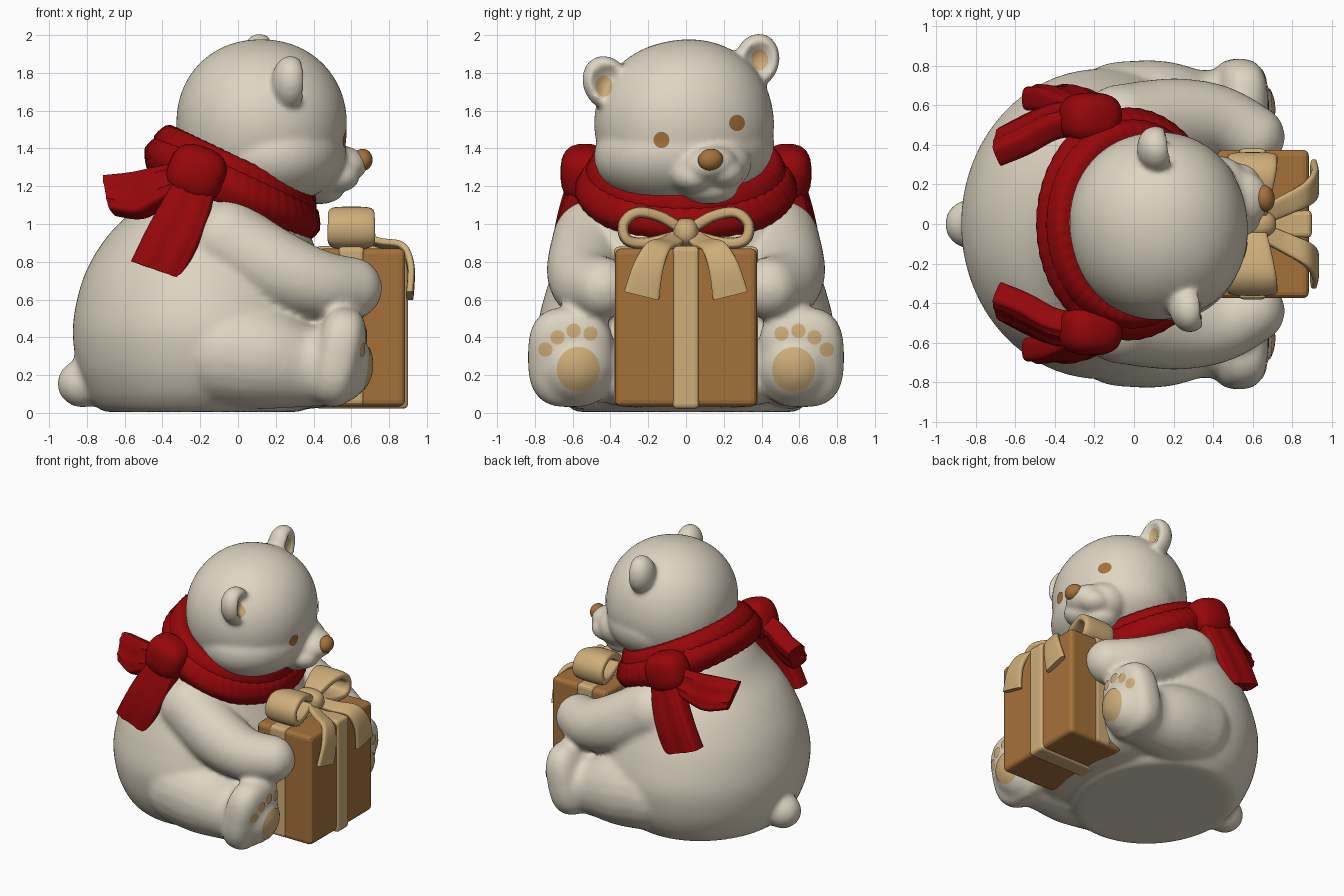
import bpy, bmesh, math
from mathutils import Vector, Matrix, Euler

if "Cube" in bpy.data.objects:
    bpy.data.objects.remove(bpy.data.objects["Cube"])


def material(name, rgb):
    m = bpy.data.materials.new(name)
    m.diffuse_color = (*rgb, 1)
    m.use_nodes = True
    m.node_tree.nodes["Principled BSDF"].inputs["Base Color"].default_value = m.diffuse_color
    return m


CREAM = material("cream fur", (0.73, 0.67, 0.545))
RED = material("red wool", (0.31, 0.002, 0.003))
BROWN = material("caramel brown", (0.375, 0.165, 0.042))
TAN = material("tan ribbon", (0.62, 0.42, 0.19))


def finish(bm, name, mat, smooth=True):
    bmesh.ops.recalc_face_normals(bm, faces=bm.faces)
    me = bpy.data.meshes.new(name)
    bm.to_mesh(me)
    bm.free()
    me.materials.append(mat)
    for p in me.polygons:
        p.use_smooth = smooth
    ob = bpy.data.objects.new(name, me)
    bpy.context.collection.objects.link(ob)
    return ob


def spline(pts, steps):
    """Smooth curve through 4D points."""
    pts = [Vector(p) for p in pts]
    path = []
    for i in range(len(pts) - 1):
        p0, p1, p2, p3 = pts[max(i - 1, 0)], pts[i], pts[i + 1], pts[min(i + 2, len(pts) - 1)]
        for k in range(steps):
            t = k / steps
            path.append(0.5 * (2 * p1 + (p2 - p0) * t + (2 * p0 - 5 * p1 + 4 * p2 - p3) * t * t
                               + (3 * p1 - p0 - 3 * p2 + p3) * t ** 3))
    return path + [pts[-1]]


def skin(bm, rings, closed=False):
    n = len(rings[0])
    rows = [[bm.verts.new(c) for c in ring] for ring in rings]
    for i in range(len(rows) if closed else len(rows) - 1):
        a, b = rows[i], rows[(i + 1) % len(rows)]
        for j in range(n):
            bm.faces.new((a[j], a[(j + 1) % n], b[(j + 1) % n], b[j]))
    if not closed:
        bm.faces.new(rows[0])
        bm.faces.new(rows[-1])


def blob(bm, loc, radii, rot=(0, 0, 0), power=1.0, dent=0.0, n=32):
    """Ellipsoid; power below 1 makes it boxier, dent hollows the +x side."""
    mtx = Matrix.Translation(loc) @ Euler([math.radians(a) for a in rot]).to_matrix().to_4x4()
    rings = []
    for i in range(n // 2):
        t = math.pi * (i + 0.15) / (n // 2 - 0.7)
        ring = []
        for j in range(n):
            p = 2 * math.pi * j / n
            c = (math.sin(t) * math.cos(p), math.sin(t) * math.sin(p), math.cos(t))
            c = Vector([math.copysign(abs(a) ** power, a) for a in c])
            if dent and c.x > 0:
                c.x -= dent * max(0, 1 - (c.y ** 2 + c.z ** 2) / 0.55)
            ring.append(mtx @ Vector([a * r for a, r in zip(c, radii)]))
        rings.append(ring)
    skin(bm, rings)


def limb(bm, pts, side):
    """Chain of overlapping balls along (x, y, z, radius) points."""
    for x, y, z, r in spline(pts, 6):
        blob(bm, (x, y * side, z), (r, r, r), n=24)


def fuse(ob, voxel, iterations):
    """Melt overlapping volumes into one soft surface."""
    r = ob.modifiers.new("fuse", "REMESH")
    r.mode, r.voxel_size, r.use_smooth_shade = "VOXEL", voxel, True
    s = ob.modifiers.new("soften", "SMOOTH")
    s.factor, s.iterations = 0.5, iterations
    dg = bpy.context.evaluated_depsgraph_get()
    me = bpy.data.meshes.new_from_object(ob.evaluated_get(dg))
    ob.modifiers.clear()
    ob.data = me


def strip(name, mat, pts, thick, side, ripple=0.0):
    """Flat band swept through (x, y, z, width) points, with optional pleats."""
    path = spline(pts, 6)
    side, rings = Vector(side).normalized(), []
    for i, p in enumerate(path):
        tan = (path[min(i + 1, len(path) - 1)] - path[max(i - 1, 0)]).to_3d()
        nor = tan.cross(side).normalized()
        ring = []
        for j in range(32):
            a = 2 * math.pi * (j + 0.5) / 32
            u = math.copysign(abs(math.cos(a)) ** 0.6, math.cos(a))
            w = math.copysign(abs(math.sin(a)) ** 0.5, math.sin(a))
            w *= 1 + ripple * math.cos(u * 14)
            ring.append(p.to_3d() + side * u * p.w / 2 + nor * w * thick / 2)
        rings.append(ring)
    bm = bmesh.new()
    skin(bm, rings)
    finish(bm, name, mat).data.set_sharp_from_angle(angle=math.radians(50))


def decal(name, mat, target, y, z, ry, rz):
    """Thin disc projected backwards onto the target's front."""
    bm = bmesh.new()
    rows = [[bm.verts.new((1.2, y + ry * k / 5 * math.cos(t * math.pi / 12),
                           z + rz * k / 5 * math.sin(t * math.pi / 12)))
             for t in range(24)] for k in range(1, 6)]
    bm.faces.new(rows[0])
    for a, b in zip(rows, rows[1:]):
        for j in range(24):
            bm.faces.new((a[j], b[j], b[(j + 1) % 24], a[(j + 1) % 24]))
    ob = finish(bm, name, mat)
    if ob.data.polygons[0].normal.x < 0:
        ob.data.flip_normals()
    w = ob.modifiers.new("project", "SHRINKWRAP")
    w.target, w.wrap_method, w.offset = target, "PROJECT", 0.006
    w.use_project_x, w.use_negative_direction, w.use_positive_direction = True, True, False


# Body: stacked ovals (z, centre x, radius x, radius y) fused with limbs, lap and tail
bm = bmesh.new()
profile = [(0.005, -0.19, 0.52, 0.58), (0.04, -0.185, 0.57, 0.63), (0.12, -0.17, 0.635, 0.7),
           (0.26, -0.165, 0.69, 0.76), (0.45, -0.165, 0.71, 0.785), (0.65, -0.17, 0.67, 0.74),
           (0.8, -0.17, 0.61, 0.685), (0.95, -0.15, 0.53, 0.62), (1.1, -0.1, 0.43, 0.53),
           (1.25, -0.06, 0.35, 0.44), (1.38, -0.03, 0.22, 0.28)]
skin(bm, [[(cx + rx * math.cos(t * math.pi / 36), ry * math.sin(t * math.pi / 36), z)
           for t in range(72)] for z, cx, rx, ry in spline(profile, 5)])
for s in (-1, 1):
    limb(bm, [(-0.06, 0.49, 0.91, 0.22), (0.2, 0.53, 0.76, 0.21), (0.42, 0.52, 0.68, 0.185),
              (0.6, 0.44, 0.66, 0.165)], s)
    limb(bm, [(-0.06, 0.535, 0.32, 0.29), (0.12, 0.555, 0.295, 0.275), (0.32, 0.56, 0.25, 0.222),
              (0.5, 0.58, 0.255, 0.215)], s)
    blob(bm, (0.53, 0.61 * s, 0.295), (0.13, 0.228, 0.268), (0, 12, 0), 0.72)
blob(bm, (0.25, 0, 0.22), (0.36, 0.55, 0.2), (0, 0, 0), 0.6)
blob(bm, (-0.82, 0, 0.155), (0.138, 0.128, 0.128))
body = finish(bm, "body", CREAM)
fuse(body, 0.02, 8)

# Head: skull, cheeks, muzzle and cupped ears, tilted to one side
bm = bmesh.new()
blob(bm, (0.125, -0.01, 1.53), (0.45, 0.475, 0.445), (10, 0, 8), 0.95, n=64)
blob(bm, (0.165, -0.01, 1.39), (0.405, 0.48, 0.29), (6, 0, 8), n=64)
blob(bm, (0.43, 0.12, 1.30), (0.19, 0.23, 0.16), (10, 0, 10))
blob(bm, (0.53, 0.125, 1.315), (0.155, 0.15, 0.10), (10, 0, 10))
for y, z in ((0.04, 1.25), (0.2, 1.275)):
    blob(bm, (0.52, y, z), (0.125, 0.11, 0.085))
blob(bm, (0.43, 0.125, 1.185), (0.135, 0.15, 0.08))
blob(bm, (0.275, -0.42, 1.745), (0.1, 0.125, 0.15), (25, 0, 8), 1, 0.9)
blob(bm, (0.115, 0.375, 1.865), (0.1, 0.12, 0.145), (-15, 0, 10), 1, 0.9)
head = finish(bm, "head", CREAM)
fuse(head, 0.015, 7)

# Nose, eyes, inner ears
bm = bmesh.new()
blob(bm, (0.66, 0.13, 1.34), (0.052, 0.068, 0.058), (10, 0, 10))
finish(bm, "nose", BROWN)
decal("eye_right", BROWN, head, -0.13, 1.445, 0.042, 0.043)
decal("eye_left", BROWN, head, 0.27, 1.535, 0.042, 0.043)
decal("inner_ear_right", TAN, head, -0.435, 1.73, 0.045, 0.057)
decal("inner_ear_left", TAN, head, 0.39, 1.87, 0.045, 0.057)

# Paw pads
for s in (-1, 1):
    decal("sole_pad", TAN, body, 0.57 * s, 0.23, 0.115, 0.12)
    for y, z in ((0.505, 0.42), (0.595, 0.435), (0.68, 0.40), (0.745, 0.335)):
        decal("toe_pad", TAN, body, y * s, z, 0.038, 0.038)

# Scarf: two knitted rolls, sloping down to the front
for name, cx, cz, hx, hy, hz, r in (("scarf_lower_roll", -0.03, 1.185, 0.365, 0.485, 0.18, 0.1),
                                    ("scarf_upper_roll", -0.015, 1.27, 0.35, 0.45, 0.165, 0.08)):
    rings = []
    for i in range(192):
        a = 2 * math.pi * i / 192
        out = Vector((math.cos(a), math.sin(a), -0.4 * math.cos(a))).normalized()
        up = Vector((0.4, 0, 1)).normalized()
        c = Vector((cx + hx * math.cos(a), hy * math.sin(a), cz - hz * math.cos(a)))
        ring = []
        for j in range(20):
            b = 2 * math.pi * j / 20
            k = r * (1 + 0.02 * math.cos(48 * a + 3 * math.sin(b)) + 0.04 * math.cos(6 * b))
            ring.append(c + (out * math.cos(b) + up * math.sin(b) * 1.1) * k)
        rings.append(ring)
    bm = bmesh.new()
    skin(bm, rings, True)
    finish(bm, name, RED)

# Scarf knots and hanging ends on both sides
for s in (-1, 1):
    bm = bmesh.new()
    blob(bm, (-0.22, 0.535 * s, 1.27), (0.155, 0.13, 0.145), (0, 20, 0), 0.75)
    finish(bm, "scarf_knot", RED)
    strip("scarf_back_end", RED, [(-0.24, 0.54 * s, 1.25, 0.16), (-0.4, 0.52 * s, 1.2, 0.21),
                                  (-0.54, 0.455 * s, 1.15, 0.26), (-0.68, 0.39 * s, 1.15, 0.22)],
          0.14, (0.15, 0.5 * s, -0.85), 0.07)
    strip("scarf_low_end", RED, [(-0.22, 0.55 * s, 1.22, 0.22), (-0.29, 0.60 * s, 1.05, 0.27),
                                 (-0.36, 0.63 * s, 0.9, 0.29), (-0.43, 0.635 * s, 0.755, 0.29)],
          0.14, (0.93, 0, -0.33), 0.07)


# Gift box with crossing ribbon bands
def box(name, mat, lo, hi, bevel):
    bm = bmesh.new()
    bmesh.ops.create_cube(bm, size=1)
    for v in bm.verts:
        v.co = [(l + h) / 2 + c * (h - l) for c, l, h in zip(v.co, lo, hi)]
    bmesh.ops.bevel(bm, geom=bm.edges[:], offset=bevel, segments=3, profile=0.5, affect="EDGES")
    finish(bm, name, mat, False)


box("gift_box", BROWN, (0.42, -0.375, 0.035), (0.885, 0.375, 0.87), 0.03)
box("ribbon_front_band", TAN, (0.41, -0.07, 0.022), (0.9, 0.07, 0.883), 0.025)
box("ribbon_side_band", TAN, (0.53, -0.382, 0.04), (0.67, 0.382, 0.88), 0.025)

# Bow
bm = bmesh.new()
blob(bm, (0.61, 0, 0.955), (0.11, 0.07, 0.075), (0, 0, 0), 0.8)
finish(bm, "bow_knot", TAN)
for s in (-1, 1):
    strip("bow_loop", TAN, [(0.6, 0.02 * s, 0.97, 0.13), (0.6, 0.14 * s, 1.04, 0.19),
                            (0.6, 0.26 * s, 1.06, 0.24), (0.6, 0.33 * s, 1.0, 0.25),
                            (0.6, 0.31 * s, 0.915, 0.25), (0.6, 0.2 * s, 0.9, 0.2),
                            (0.6, 0.02 * s, 0.945, 0.13)], 0.06, (1, 0, 0))
    strip("bow_tail", TAN, [(0.62, 0.03 * s, 0.94, 0.09), (0.75, 0.09 * s, 0.9, 0.11),
                            (0.87, 0.15 * s, 0.875, 0.13), (0.915, 0.2 * s, 0.77, 0.16),
                            (0.91, 0.235 * s, 0.62, 0.19)], 0.04, (0, 1, 0.25 * s))
